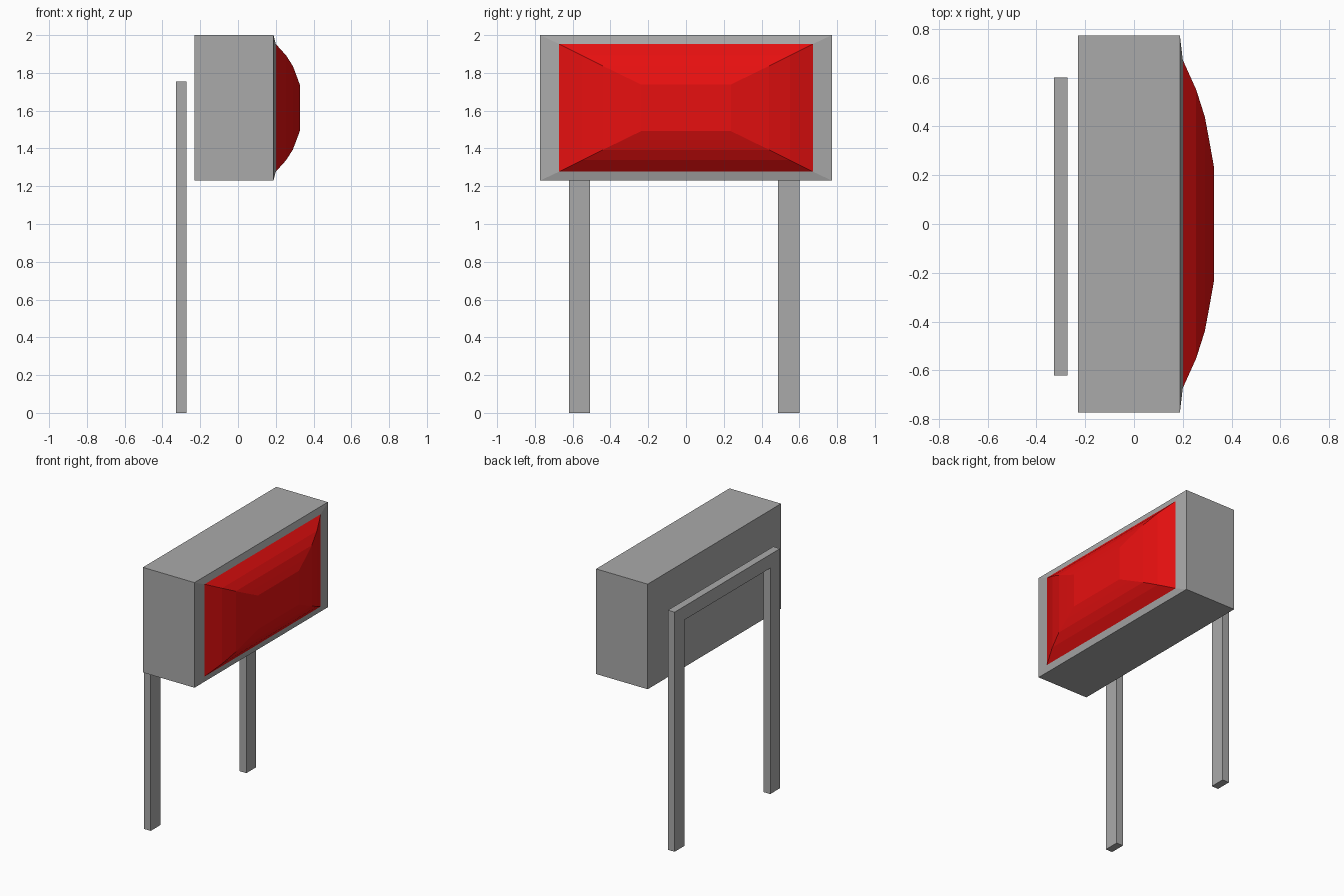
import bpy
import bmesh

default = bpy.data.objects.get("Cube")
if default:
    bpy.data.objects.remove(default, do_unlink=True)


def make_material(name, color):
    mat = bpy.data.materials.new(name)
    mat.use_nodes = True
    mat.diffuse_color = color
    mat.node_tree.nodes["Principled BSDF"].inputs["Base Color"].default_value = color
    return mat


def finish(name, bm, mat):
    bmesh.ops.recalc_face_normals(bm, faces=bm.faces)
    mesh = bpy.data.meshes.new(name)
    bm.to_mesh(mesh)
    bm.free()
    mesh.materials.append(mat)
    obj = bpy.data.objects.new(name, mesh)
    bpy.context.collection.objects.link(obj)
    return obj


def loft(name, sections, mat, cap_start=True, cap_end=True):
    """Join rectangles given as (x, half width, half height) around the lamp centre."""
    bm = bmesh.new()
    rings = [[bm.verts.new((x, sy * w, CENTRE_Z + sz * h))
              for sy, sz in ((-1, -1), (1, -1), (1, 1), (-1, 1))]
             for x, w, h in sections]
    for a, b in zip(rings, rings[1:]):
        for i in range(4):
            j = (i + 1) % 4
            bm.faces.new((a[i], a[j], b[j], b[i]))
    if cap_start:
        bm.faces.new(rings[0])
    if cap_end:
        bm.faces.new(rings[-1])
    return finish(name, bm, mat)


CENTRE_Z = 1.615
grey = make_material("grey metal", (0.4, 0.4, 0.4, 1))
red = make_material("red lens", (0.8, 0.005, 0.005, 1))

# Lamp housing with a shallow sloping rim around the lens opening
loft("lamp_housing",
     [(-0.23, 0.772, 0.385), (0.188, 0.772, 0.385), (0.20, 0.672, 0.338)],
     grey, cap_end=False)

# Faceted domed lens
lens = loft("lens",
            [(0.20, 0.672, 0.338), (0.255, 0.55, 0.277), (0.29, 0.44, 0.222),
             (0.31, 0.333, 0.17), (0.327, 0.237, 0.123)],
            red, cap_start=False)
# Keep the open dome facing outwards
if lens.data.polygons[-1].normal.x < 0:
    lens.data.flip_normals()

# Support frame: one arch profile extruded through its depth
outer, inner, top, bar = 0.61, 0.497, 1.755, 1.655
profile = [(-outer, 0), (-outer, top), (outer, top), (outer, 0),
           (inner, 0), (inner, bar), (-inner, bar), (-inner, 0)]
bm = bmesh.new()
face = bm.faces.new([bm.verts.new((-0.328, y - 0.01, z)) for y, z in profile])
extruded = bmesh.ops.extrude_face_region(bm, geom=[face], use_keep_orig=True)
moved = [g for g in extruded["geom"] if isinstance(g, bmesh.types.BMVert)]
bmesh.ops.translate(bm, verts=moved, vec=(0.055, 0, 0))
finish("support_frame", bm, grey)
